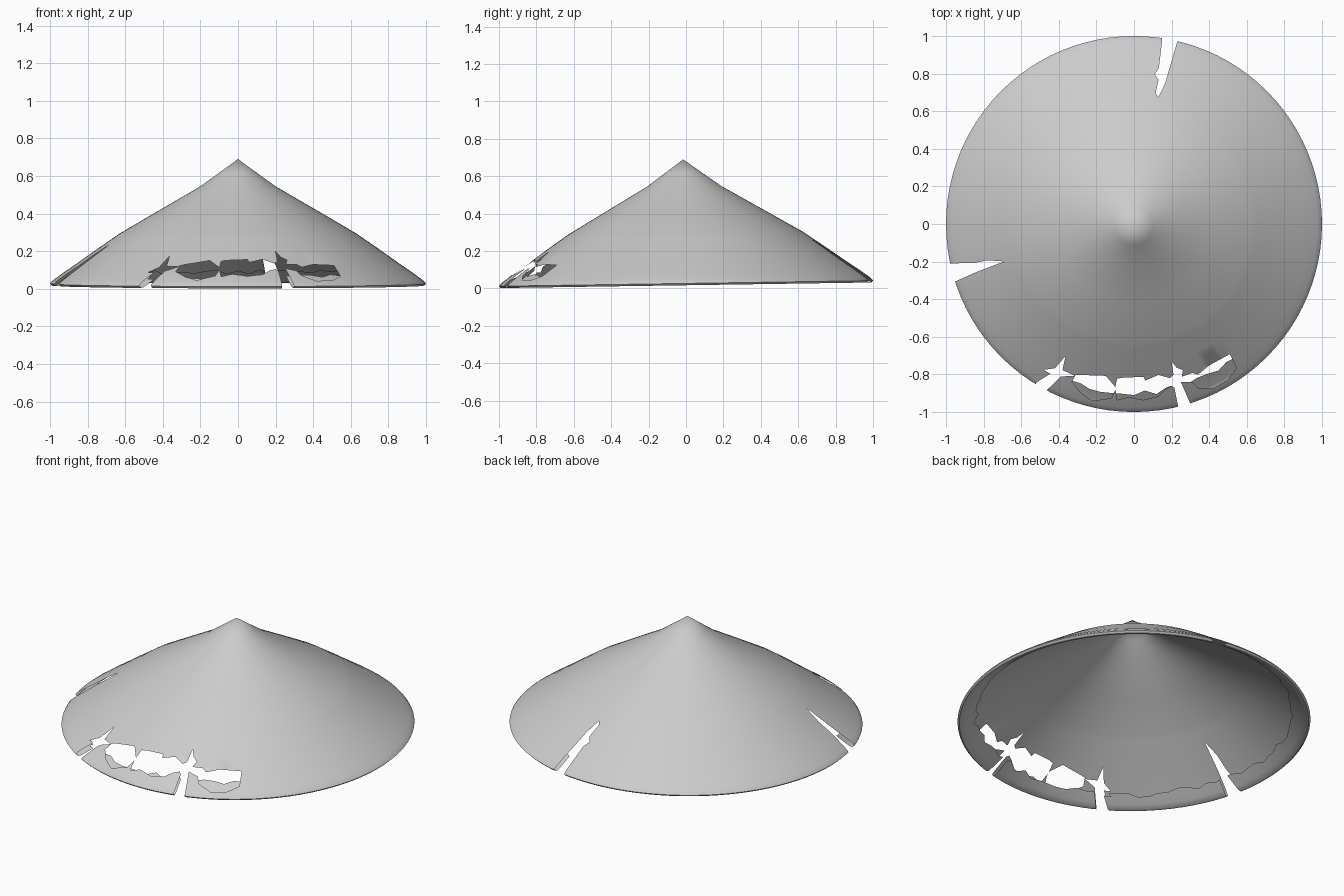
import bpy, bmesh, math, random
from mathutils import Vector
from mathutils.geometry import delaunay_2d_cdt

if "Cube" in bpy.data.objects:
    bpy.data.objects.remove(bpy.data.objects["Cube"])

random.seed(4)
SEG = 96

# Cross-sections as (radius, height): outer cone, then the lip rolled under the rim
OUTER = [(0, .675), (.1, .602), (.2, .530), (.42, .402), (.63, .279), (.65, .265),
         (.75, .196), (.85, .125), (.93, .070), (.975, .037), (.99, .025), (1, .012)]
LIP = [(.84, .105), (.9, .058), (.95, .020), (.975, .004), (.99, .002), (1, .012)]

# Tears that run through the rim, seen in plan
TEARS = [
    [(.15, 1.08), (.15, .98), (.132, .83), (.11, .8), (.13, .77), (.115, .70),
     (.13, .68), (.165, .75), (.23, .97), (.265, 1.08)],
    [(-1.08, -.215), (-.98, -.21), (-.85, -.205), (-.78, -.19), (-.69, -.195),
     (-.83, -.25), (-.95, -.305), (-1.08, -.36)],
    [(-.60, -.95), (-.515, -.84), (-.445, -.795), (-.48, -.775), (-.42, -.765),
     (-.365, -.70), (-.38, -.775), (-.315, -.805), (-.39, -.81), (-.46, -.88), (-.53, -.98)],
    [(.26, -1.08), (.235, -.97), (.215, -.87), (.17, -.84), (.21, -.80), (.20, -.725),
     (.225, -.76), (.26, -.775), (.25, -.84), (.295, -.945), (.34, -1.08)],
]
# Ragged holes through the outer cone only
HOLES = [
    [(-.31, -.80), (-.15, -.805), (-.095, -.87), (-.12, -.925), (-.22, -.94),
     (-.28, -.90), (-.33, -.84)],
    [(-.09, -.82), (-.06, -.815), (.05, -.81), (.06, -.83), (.13, -.80), (.2, -.82),
     (.2, -.86), (.165, -.88), (.13, -.915), (.05, -.935), (-.03, -.92), (-.09, -.935),
     (-.10, -.87)],
    [(.24, -.815), (.31, -.79), (.34, -.80), (.40, -.75), (.51, -.69), (.545, -.765),
     (.50, -.83), (.42, -.875), (.34, -.87), (.31, -.84), (.24, -.84)],
]


def height(profile, r):
    for (r0, z0), (r1, z1) in zip(profile, profile[1:]):
        if r <= r1:
            return z0 + (z1 - z0) * max(r - r0, 0) / (r1 - r0)
    return profile[-1][1]


def inside(p, poly):
    hit = False
    for (x0, y0), (x1, y1) in zip(poly, poly[1:] + poly[:1]):
        if (y0 > p.y) != (y1 > p.y) and p.x < x0 + (p.y - y0) * (x1 - x0) / (y1 - y0):
            hit = not hit
    return hit


def ring(r, jitter=0):
    out = []
    for i in range(SEG):
        a = math.tau * i / SEG
        q = r + random.uniform(-jitter, jitter)
        out.append((q * math.cos(a), q * math.sin(a)))
    return out


def add_sheet(bm, profile, cuts, inner=None, flip=False):
    """Triangulate concentric rings with cut-outs in plan, then lift to the profile."""
    loops = [ring(r) for r, _ in profile if r > (0.92 if inner else 0)]
    if inner:
        loops.append(inner)
    pts, edges = ([] if inner else [Vector((0, 0))]), []
    for loop in loops + cuts:
        s, n = len(pts), len(loop)
        pts += [Vector(p) for p in loop]
        edges += [(s + i, s + (i + 1) % n) for i in range(n)]
    verts, _, faces, *_ = delaunay_2d_cdt(pts, edges, [], 0, 1e-5)
    rim = loops[-1] if not inner else loops[-2]
    made = {}
    for f in faces:
        c = sum((verts[i] for i in f), Vector((0, 0))) / len(f)
        if not inside(c, rim) or any(inside(c, cut) for cut in cuts):
            continue
        if inner and inside(c, inner):
            continue
        for i in f:
            if i not in made:
                v, r = verts[i], verts[i].length
                made[i] = bm.verts.new((v.x, v.y - .015 * max(0, 1 - r),
                                        height(profile, r) + .015 + .015 * v.y))
        bm.faces.new([made[i] for i in (reversed(f) if flip else f)])


# Conical hat: outer cone plus the ragged rolled lip, joined along the rim
bm = bmesh.new()
add_sheet(bm, OUTER, TEARS + HOLES)
add_sheet(bm, LIP, TEARS, inner=ring(.895, .018), flip=True)
bmesh.ops.remove_doubles(bm, verts=bm.verts, dist=.0005)
mesh = bpy.data.meshes.new("conical_hat")
bm.to_mesh(mesh)
bm.free()
hat = bpy.data.objects.new("conical_hat", mesh)
bpy.context.collection.objects.link(hat)

# Plain grey material
grey = bpy.data.materials.new("light_grey")
grey.diffuse_color = (.6, .6, .6, 1)
grey.use_nodes = True
grey.node_tree.nodes["Principled BSDF"].inputs["Base Color"].default_value = grey.diffuse_color
mesh.materials.append(grey)

bpy.context.view_layer.objects.active = hat
hat.select_set(True)
bpy.ops.object.shade_smooth_by_angle(angle=math.radians(40))
